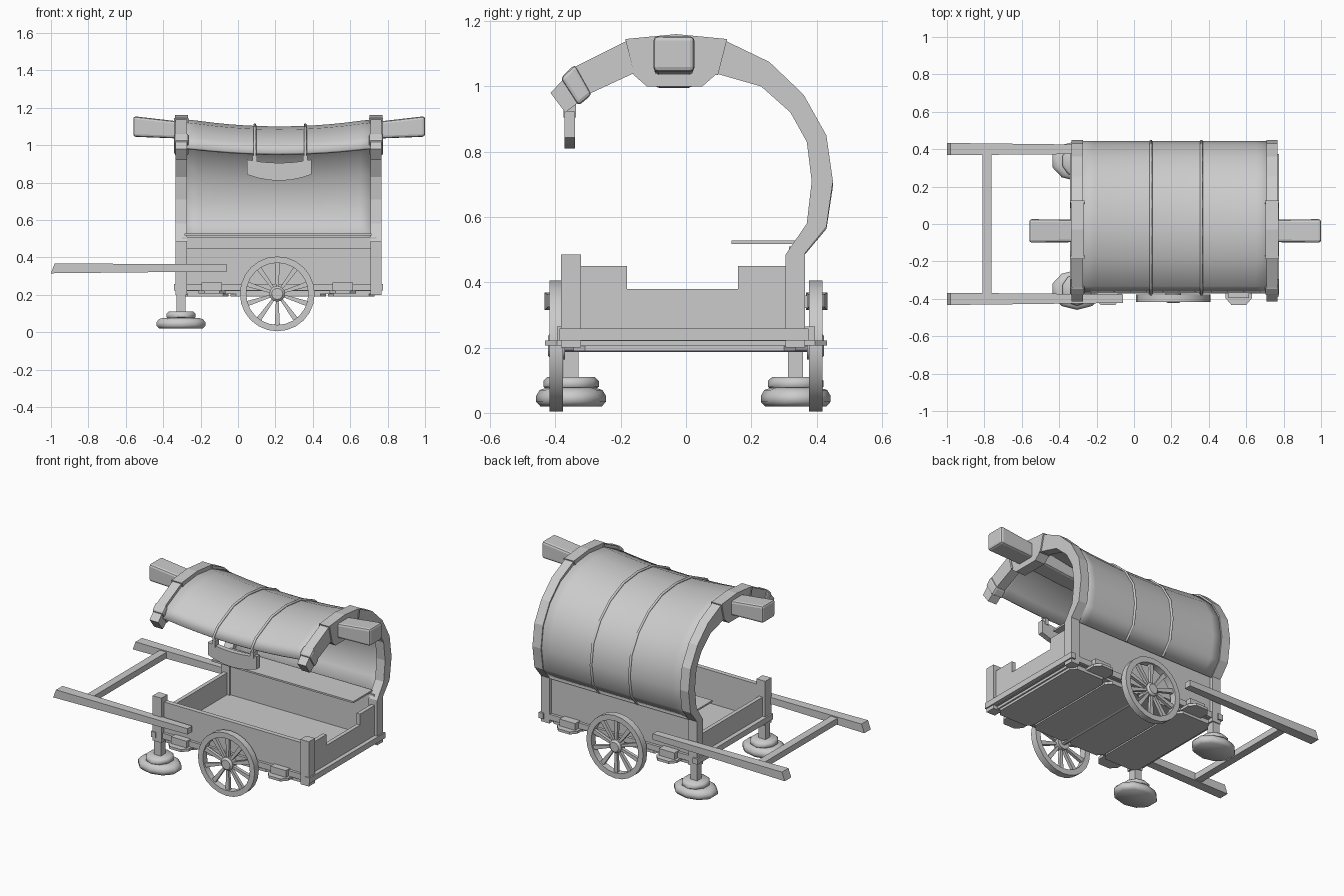
import bpy, bmesh, math
from mathutils import Vector

if "Cube" in bpy.data.objects:
    bpy.data.objects.remove(bpy.data.objects["Cube"])


def make(name, verts, faces, bevel=0, smooth=None):
    me = bpy.data.meshes.new(name)
    me.from_pydata([tuple(v) for v in verts], [], faces)
    bm = bmesh.new()
    bm.from_mesh(me)
    bmesh.ops.recalc_face_normals(bm, faces=bm.faces)
    bm.to_mesh(me)
    bm.free()
    ob = bpy.data.objects.new(name, me)
    bpy.context.collection.objects.link(ob)
    if bevel:
        m = ob.modifiers.new("bevel", 'BEVEL')
        m.width, m.segments = bevel, 2
    if smooth:
        bpy.ops.object.select_all(action='DESELECT')
        ob.select_set(True)
        bpy.context.view_layer.objects.active = ob
        bpy.ops.object.shade_smooth_by_angle(angle=math.radians(smooth))
    return ob


def loft(name, rings, closed=False, **kw):
    """Skin equal-length rings; cap the ends unless closed."""
    n, m = len(rings[0]), len(rings)
    verts = [p for r in rings for p in r]
    faces = [(i * n + j, i * n + (j + 1) % n, (i + 1) % m * n + (j + 1) % n, (i + 1) % m * n + j)
             for i in range(m if closed else m - 1) for j in range(n)]
    if not closed:
        faces += [tuple(range(n)), tuple((m - 1) * n + j for j in range(n))]
    return make(name, verts, faces, **kw)


def box(name, x, y, z, **kw):
    return loft(name, [[(x[0], y[0], h), (x[1], y[0], h), (x[1], y[1], h), (x[0], y[1], h)] for h in z], **kw)


def prism_x(name, prof, x, **kw):
    return loft(name, [[(a, p[0], p[1]) for p in prof] for a in x], **kw)


def prism_z(name, prof, z, **kw):
    return loft(name, [[(p[0], p[1], h) for p in prof] for h in z], **kw)


# bow outline in (y, z): outer and inner edges, front tip to rear foot
OUT = [(-.415, .98), (-.34, 1.06), (-.18, 1.14), (-.03, 1.155), (.12, 1.14), (.255, 1.075),
       (.36, .975), (.43, .85), (.45, .71), (.43, .57), (.365, .49), (.365, .2)]
INN = [(-.37, .92), (-.29, .98), (-.16, 1.04), (-.03, 1.06), (.09, 1.04), (.23, 1.0),
       (.32, .92), (.37, .83), (.385, .71), (.37, .58), (.305, .485), (.305, .2)]
CX = .22


def between(t):
    return [Vector(a).lerp(Vector(b), t) for a, b in zip(OUT, INN)]


def sag(x, z):
    w = max(0, min(1, (z - .5) / .6))
    return -.04 * w * max(0, 1 - ((x - CX) / .5) ** 2)


# bows with ridge saddles and front collars
for side, x0, x1 in (("left", -.333, -.272), ("right", .708, .768)):
    loft(side + "_bow", [[(x0, *o), (x1, *o), (x1, *i), (x0, *i)] for o, i in zip(OUT, INN)])
    prism_x(side + "_ridge_saddle", [(-.185, 1.145), (-.03, 1.16), (.125, 1.145), (.09, 1.035),
            (.05, 1.0), (-.12, 1.0), (-.16, 1.035)], (x0 - .004, x1 + .004))
    for y, k in ((-.18, 1), (.12, -1)):
        prism_x(side + "_saddle_strap", [(y - .006, 1.145), (y + .006, 1.145),
                (y + .028 * k + .006, 1.035), (y + .028 * k - .006, 1.035)], (x0 - .008, x1 + .008))
    prism_x(side + "_bow_collar", [(-.385, 1.025), (-.34, 1.068), (-.288, .975), (-.33, .94)],
            (x0 - .008, x1 + .008), bevel=.012)
    # front corner post
    box(side + "_front_post", (x0, x1), (-.383, -.322), (.2, .485))

# sagging ridge beam
beam = [(-.56, 1.045, 1.155, .063), (-.3, 1.035, 1.125, .06), (-.05, 1.01, 1.085, .058), (.22, .995, 1.065, .058)]
beam += [(2 * CX - x, a, b, h) for x, a, b, h in beam[-2::-1]]
loft("ridge_beam", [[(x, -.037 - h, a), (x, -.037 + h, a), (x, -.037 + h, b), (x, -.037 - h, b)]
                    for x, a, b, h in beam], bevel=.014)

# cloth canopy
path = between(.25)[1:11]
path = [Vector((-.362, .985))] + path
xs = [-.3 + 1.04 * k / 12 for k in range(13)]
n = len(path)
cover = make("canopy", [(x, p.x, p.y + sag(x, p.y)) for x in xs for p in path],
             [(i * n + j, i * n + j + 1, (i + 1) * n + j + 1, (i + 1) * n + j)
              for i in range(12) for j in range(n - 1)], smooth=40)
sol = cover.modifiers.new("thickness", 'SOLIDIFY')
sol.thickness, sol.offset = .018, 0

# ropes over the canopy that carry the hanging board
for k, x in enumerate((.09, .36)):
    pts = [Vector((-.356, .94)), Vector((-.376, 1.0))] + between(.1)[1:11]
    cu = bpy.data.curves.new("canopy_rope", 'CURVE')
    cu.dimensions = '3D'
    cu.bevel_depth, cu.bevel_resolution, cu.use_fill_caps = .008, 1, True
    sp = cu.splines.new('POLY')
    sp.points.add(len(pts) - 1)
    for q, p in zip(sp.points, pts):
        q.co = (x, p.x, p.y + sag(x, p.y), 1)
    bpy.context.collection.objects.link(bpy.data.objects.new("canopy_rope", cu))
    box("rope_loop", (x - .012, x + .012), (-.375, -.337), (.905, .945))

# curved hanging board
rings = []
for k in range(7):
    u = k / 3 - 1
    x, top, bot = CX + .172 * u, .905 + .018 * u * u, .81 + .033 * u * u
    rings.append([(x, -.372, bot), (x, -.34, bot), (x, -.34, top), (x, -.372, top)])
loft("hanging_board", rings)

# cart body walls
box("front_wall", (-.3, .74), (-.355, -.325), (.22, .45))
box("back_wall", (-.3, .74), (.315, .345), (.22, .51))
box("left_end_wall", (-.315, -.29), (-.34, .33), (.22, .38))
prism_x("right_end_wall", [(-.34, .22), (.33, .22), (.33, .45), (.16, .45), (.16, .38),
                           (-.18, .38), (-.18, .45), (-.34, .45)], (.725, .75))
box("shelf", (-.285, .715), (.14, .335), (.517, .528))
box("floor", (-.3, .74), (-.34, .33), (.205, .24))

# lower rails
box("front_rail", (-.335, .77), (-.372, -.34), (.222, .258))
box("back_rail", (-.335, .77), (.33, .362), (.222, .258))
box("left_end_rail", (-.343, -.31), (-.388, .375), (.222, .258))
box("right_end_rail", (.745, .776), (-.388, .375), (.222, .258))

# underside planks with clipped ends
for k in range(4):
    a = -.3 + .26 * k
    b, c = a + .25, .03
    prism_z("underside_plank", [(a, -.31), (a + c, -.345), (b - c, -.345), (b, -.31),
                                (b, .3), (b - c, .335), (a + c, .335), (a, .3)], (.19, .206))

# side brackets
for x in (-.14, .56):
    for s in (-1, 1):
        prism_z("side_bracket", [(x - .072, s * .33), (x + .072, s * .33), (x + .072, s * .395),
                (x + .04, s * .432), (x - .04, s * .432), (x - .072, s * .395)], (.206, .222))
        box("bracket_block", (x - .055, x + .055), sorted((s * .34, s * .395)), (.222, .265))

# pull handles and crossbar
for s in (-1, 1):
    loft("pull_handle", [[(x, s * a, z0), (x, s * b, z0), (x + d, s * b, z1), (x + d, s * a, z1)]
         for x, a, b, z0, z1, d in ((-1, .368, .433, .315, .368, .02), (-.06, .376, .422, .325, .362, 0))])
box("handle_crossbar", (-.81, -.762), (-.38, .38), (.322, .36))


# spoked wheels
def circle(r, y, n):
    return [(.21 + r * math.cos(2 * math.pi * k / n), y, .205 + r * math.sin(2 * math.pi * k / n)) for k in range(n)]


for side, s in (("front", -1), ("back", 1)):
    y0, y1 = s * .376, s * .418
    loft(side + "_wheel_rim", [circle(.2, y0, 24), circle(.2, y1, 24), circle(.166, y1, 24),
                               circle(.166, y0, 24)], closed=True, smooth=40)
    loft(side + "_wheel_hub", [circle(.042, s * .37, 12), circle(.042, s * .412, 12),
                               circle(.03, s * .423, 12)], smooth=40)
    for k in range(10):
        a = 2 * math.pi * (k + .5) / 10
        d, t = Vector((math.cos(a), 0, math.sin(a))), Vector((-math.sin(a), 0, math.cos(a)))
        c = Vector((.21, s * .397, .205))
        yv = Vector((0, .01, 0))
        loft(side + "_wheel_spoke", [[c + d * r + t * w * i + yv * j for i, j in ((-1, -1), (1, -1), (1, 1), (-1, 1))]
                                     for r, w in ((.03, .007), (.172, .014))])
loft("axle", [circle(.018, -.39, 8), circle(.018, .39, 8)])


# prop legs on stacked foot stones
def oval(cy, rx, ry, z):
    return [(-.305 + rx * math.cos(math.pi * (k + .5) / 5), cy + ry * math.sin(math.pi * (k + .5) / 5), z)
            for k in range(10)]


for side, cy in (("front", -.352), ("back", .336)):
    box(side + "_prop_leg", (-.33, -.282), (cy - .023, cy + .023), (.09, .23))
    loft(side + "_foot_lower", [oval(cy, .138 * f, .107 * f, z) for f, z in
                                ((.88, .02), (1, .034), (1, .052), (.9, .07), (.7, .077))], smooth=50)
    loft(side + "_foot_upper", [oval(cy, .082 * f, .085 * f, z) for f, z in
                                ((.85, .07), (1, .08), (1, .098), (.85, .11))], smooth=50)
